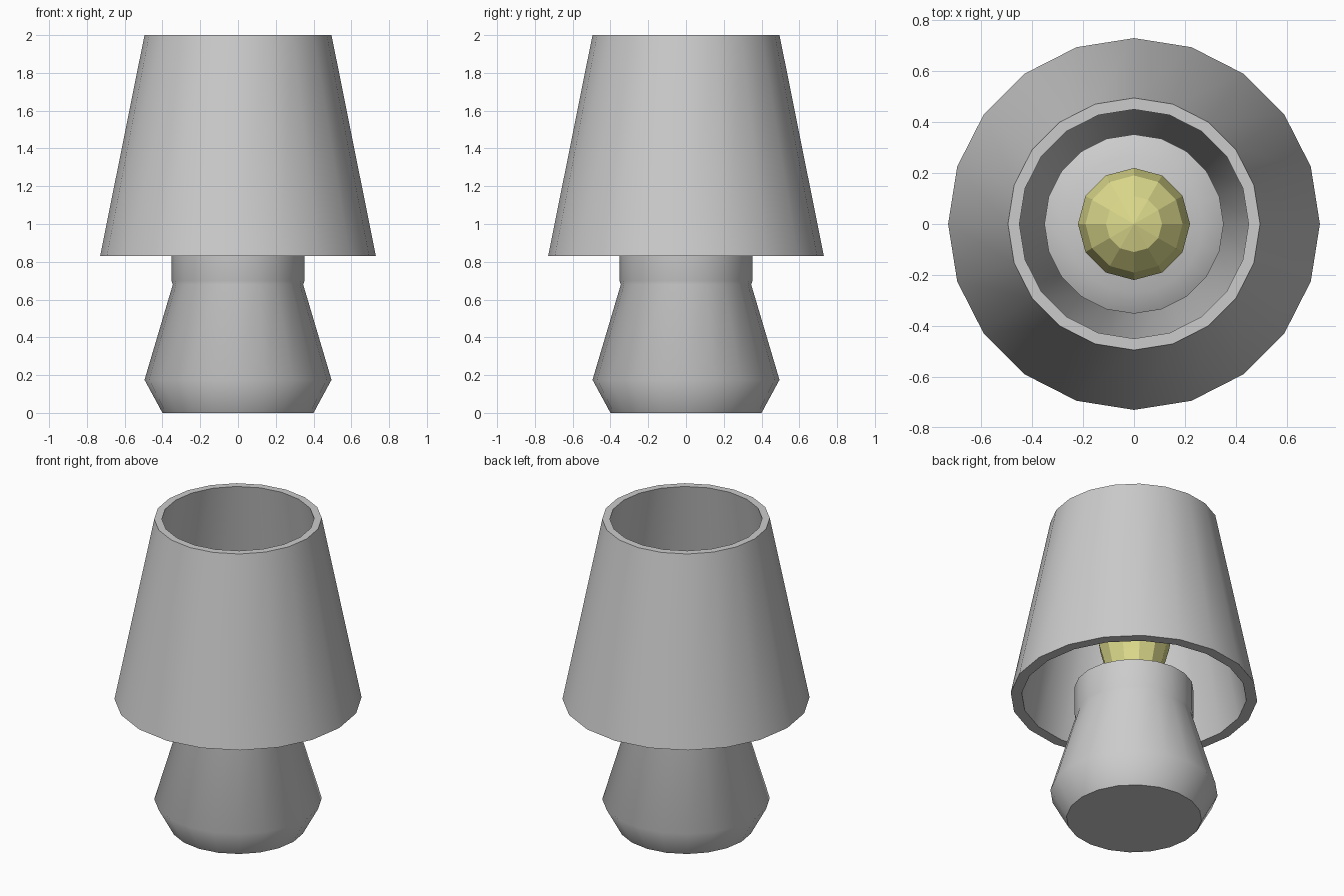
import bpy, bmesh, math

if "Cube" in bpy.data.objects:
    bpy.data.objects.remove(bpy.data.objects["Cube"])


def lathe(name, profile, sides, closed=False):
    """Revolve (radius, z) points about z; open profiles get capped or poled ends."""
    bm = bmesh.new()
    rings = []
    for r, z in profile:
        if r == 0:
            rings.append([bm.verts.new((0, 0, z))])
        else:
            angles = [2 * math.pi * i / sides for i in range(sides)]
            rings.append([bm.verts.new((r * math.cos(a), r * math.sin(a), z)) for a in angles])
    pairs = list(zip(rings, rings[1:]))
    if closed:
        pairs.append((rings[-1], rings[0]))
    for lo, hi in pairs:
        for i in range(sides):
            j = (i + 1) % sides
            if len(hi) == 1:
                bm.faces.new((lo[i], lo[j], hi[0]))
            else:
                bm.faces.new((lo[i], lo[j], hi[j], hi[i]))
    if not closed:
        for ring in (rings[0], rings[-1]):
            if len(ring) > 1:
                bm.faces.new(ring)
    bmesh.ops.recalc_face_normals(bm, faces=bm.faces)
    mesh = bpy.data.meshes.new(name)
    bm.to_mesh(mesh)
    bm.free()
    obj = bpy.data.objects.new(name, mesh)
    bpy.context.collection.objects.link(obj)
    return obj


def smooth(obj, degrees):
    bpy.ops.object.select_all(action='DESELECT')
    obj.select_set(True)
    bpy.context.view_layer.objects.active = obj
    bpy.ops.object.shade_smooth_by_angle(angle=math.radians(degrees))


# Lamp base with waist, straight neck and chamfered top
base = lathe("lamp_base", [(0.40, 0), (0.495, 0.175), (0.345, 0.68), (0.352, 0.70),
                           (0.352, 0.885), (0.27, 0.93)], 20)
smooth(base, 50)

# Hollow tapered shade, open at both ends
shade = lathe("lamp_shade", [(0.73, 0.83), (0.495, 2.0), (0.45, 2.0), (0.665, 0.83)], 20, closed=True)
smooth(shade, 50)

# Faceted bulb: tapered neck under a hemisphere
R, ZC = 0.22, 1.23
dome = [(R * math.cos(math.radians(a)), ZC + R * math.sin(math.radians(a))) for a in (0, 30, 60)]
bulb = lathe("light_bulb", [(0.145, 0.92), (0.18, 1.06), (0.21, 1.17)] + dome + [(0, ZC + R)], 12)
mat = bpy.data.materials.new("bulb_yellow")
mat.diffuse_color = (0.72, 0.70, 0.26, 1)
mat.use_nodes = True
mat.node_tree.nodes["Principled BSDF"].inputs["Base Color"].default_value = mat.diffuse_color
bulb.data.materials.append(mat)
